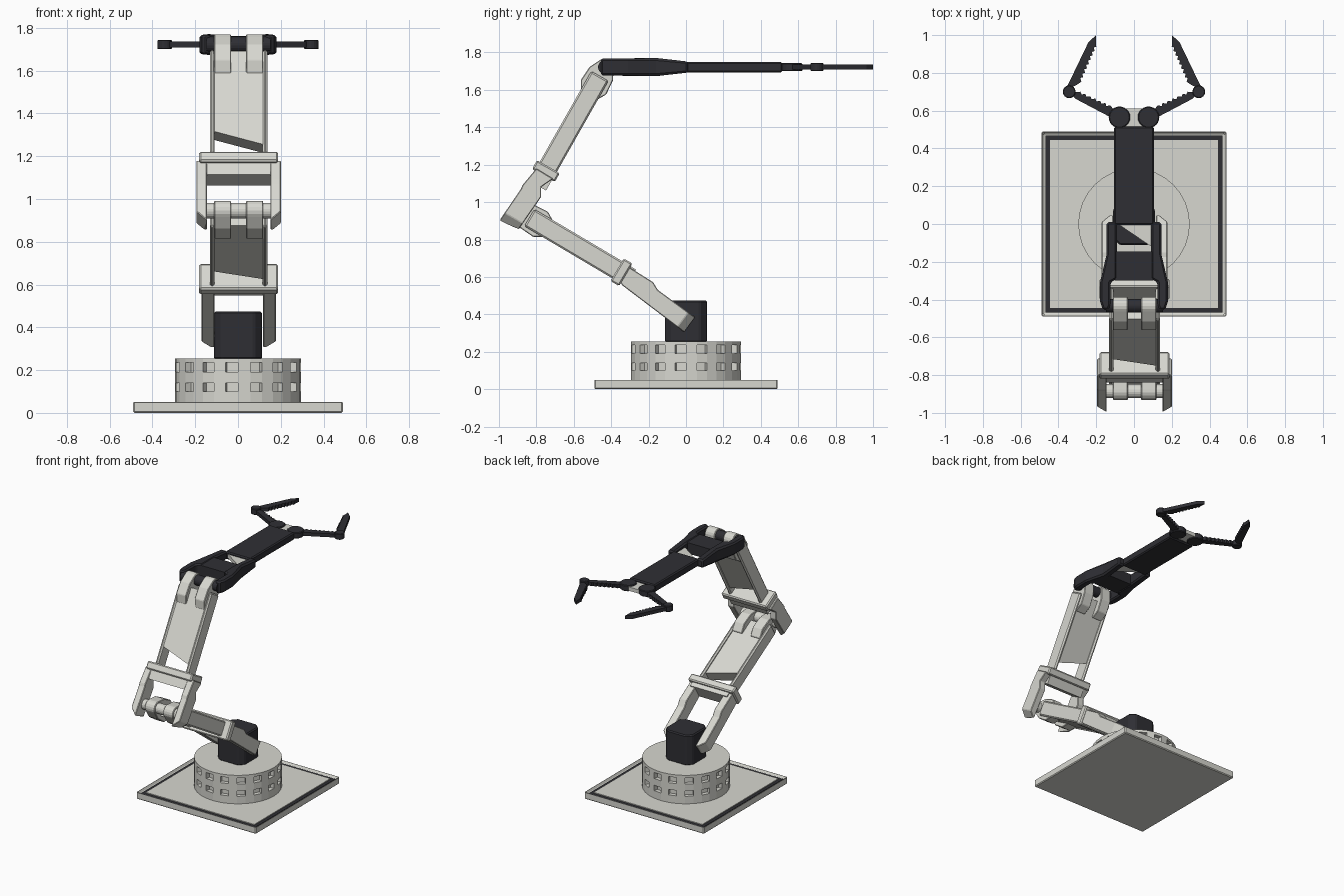
import bpy, bmesh
from math import sin, cos, pi, radians
from mathutils import Vector, Matrix

if "Cube" in bpy.data.objects:
    bpy.data.objects.remove(bpy.data.objects["Cube"])

def material(name, rgb):
    m = bpy.data.materials.new(name)
    m.diffuse_color = (*rgb, 1)
    m.use_nodes = True
    m.node_tree.nodes["Principled BSDF"].inputs["Base Color"].default_value = m.diffuse_color
    return m

LIGHT = material("light_shell", (0.68, 0.68, 0.63))
DARK = material("dark_shell", (0.028, 0.028, 0.034))
I = Matrix.Identity(4)

def finish(name, bm, mat, bevel=0, M=I):
    bm.transform(M)
    bmesh.ops.recalc_face_normals(bm, faces=bm.faces)
    me = bpy.data.meshes.new(name)
    bm.to_mesh(me)
    bm.free()
    me.materials.append(mat)
    ob = bpy.data.objects.new(name, me)
    bpy.context.collection.objects.link(ob)
    if bevel:
        b = ob.modifiers.new("bevel", 'BEVEL')
        b.width, b.segments, b.limit_method = bevel, 1, 'ANGLE'
    return ob

def prism_bm(pts, axis, lo, hi):
    """Outline (y,z) swept along x, or (x,y) swept along z."""
    bm = bmesh.new()
    f = bm.faces.new([bm.verts.new((lo, a, b) if axis == 'x' else (a, b, lo)) for a, b in pts])
    top = bmesh.ops.extrude_face_region(bm, geom=[f])
    d = Vector((hi - lo, 0, 0) if axis == 'x' else (0, 0, hi - lo))
    bmesh.ops.translate(bm, vec=d, verts=[v for v in top['geom'] if isinstance(v, bmesh.types.BMVert)])
    return bm

def prism(name, pts, axis, lo, hi, mat, bevel=0, M=I):
    return finish(name, prism_bm(pts, axis, lo, hi), mat, bevel, M)

def box(name, x, y, z, mat, bevel=0, M=I):
    return prism(name, [(x[0], y[0]), (x[1], y[0]), (x[1], y[1]), (x[0], y[1])], 'z', *z, mat, bevel, M)

def ring(r, n, c=(0, 0)):
    return [(c[0] + r * cos(2 * pi * i / n), c[1] + r * sin(2 * pi * i / n)) for i in range(n)]

# Base plate: rimmed tray, dark border strip, light deck
bm = prism_bm([(-.49, -.49), (.49, -.49), (.49, .49), (-.49, .49)], 'z', 0, .055)
top = [f for f in bm.faces if f.calc_center_median().z > .05]
bmesh.ops.inset_region(bm, faces=top, thickness=.02)
bmesh.ops.translate(bm, vec=(0, 0, -.025), verts=top[0].verts)
finish("base_plate", bm, LIGHT, .006)
box("base_border", (-.469, .469), (-.469, .469), (.028, .038), DARK)
box("base_deck", (-.445, .445), (-.445, .445), (.03, .044), LIGHT)

# Turntable drum with two rows of recessed windows
N, levels = 32, [.04, .10, .14, .19, .235, .255]
bm = bmesh.new()
rows = [[bm.verts.new((x, y, z)) for x, y in ring(.295, N)] for z in levels]
windows = []
for k in range(len(levels) - 1):
    for i in range(N):
        j = (i + 1) % N
        f = bm.faces.new((rows[k][i], rows[k][j], rows[k + 1][j], rows[k + 1][i]))
        if k in (1, 3) and i % 2:
            windows.append(f)
bm.faces.new(rows[0])
bm.faces.new(rows[-1])
for f in bmesh.ops.extrude_discrete_faces(bm, faces=windows)['faces']:
    for v in f.verts:
        v.co.x *= .9
        v.co.y *= .9
finish("turntable", bm, LIGHT)

# Shoulder block with chamfered corners
a, c = .112, .075
prism("shoulder_block", [(-a, -c), (-c, -a), (c, -a), (a, -c), (a, c), (c, a), (-c, a), (-a, c)],
      'z', .25, .475, DARK, .008)

def fork(name, pts, inner, outer, end, u):
    """Pair of cheek plates, outer corner of the free end cut off at an angle."""
    for s, side in ((-1, "left"), (1, "right")):
        bm = prism_bm(pts, 'x', inner, outer)
        p = Vector((outer, *end)) + .045 * Vector((0, *u))
        bmesh.ops.bisect_plane(bm, geom=bm.verts[:] + bm.edges[:] + bm.faces[:], plane_co=p,
                               plane_no=Vector((1, -u[0], -u[1])), clear_outer=True)
        bmesh.ops.holes_fill(bm, edges=[e for e in bm.edges if e.is_boundary])
        finish(f"{name}_{side}", bm, LIGHT, .004,
               Matrix.Translation((.003, 0, 0)) @ Matrix.Scale(s, 4, (1, 0, 0)))

fork("shoulder_fork", [(.048, .385), (-.011, .305), (-.342, .556), (-.365, .60), (-.30, .65),
                       (-.176, .572), (-.15, .53)], .114, .174, (.02, .345), (-.8, .6))
fork("elbow_fork", [(-1.0, .898), (-.893, .856), (-.775, 1.027), (-.775, 1.08), (-.71, 1.125),
                    (-.80, 1.18), (-.875, 1.09), (-.883, 1.07)], .148, .198, (-.946, .877), (.5, .866))

def arm(name, flange, pivot, bar, axle_mat):
    """Link in local axes: x across, y along the link, z through its thickness."""
    d = Vector((0, *pivot)) - Vector((0, *flange))
    L, u = d.length, d.normalized()
    n = Vector((1, 0, 0)).cross(u)
    M = Matrix.Translation((.003, *flange)) @ Matrix(((1, 0, 0), u, n)).transposed().to_4x4()
    box(name + "_flange", (-.185, .185), (-.027, .027), (-.07, .07), LIGHT, .008, M)
    box(name + "_crossbar", (-.15, .15), (-bar, 0), (-.052, .052), LIGHT, 0, M)
    for s in (-1, 1):
        box(name + "_rail", sorted((s * .112, s * .135)), (0, L - .055), (-.053, .053), LIGHT, .009, M)
    prism(name + "_panel", [(-.115, .147), (.115, .077), (.115, L - .06), (-.115, L - .06)],
          'z', -.036, .045, LIGHT, 0, M)
    # hinge tongues wrapped round the axle
    arc = [(L + .047 * cos(radians(t)), .047 * sin(radians(t))) for t in range(70, -71, -20)]
    prof = [(L - .18, .045), (L - .125, .078), (L - .04, .072)] + arc + \
           [(L - .04, -.072), (L - .125, -.078), (L - .18, -.045)]
    for s in (-1, 1):
        prism(name + "_tongue", prof, 'x', *sorted((s * .035, s * .115)), LIGHT, .004, M)
    prism(name + "_axle", ring(.037, 20, (L, 0)), 'x', -.15, .15, axle_mat, 0, M)

arm("lower_arm", (-.345, .625), (-.885, .945), .06, LIGHT)
arm("upper_arm", (-.749, 1.166), (-.433, 1.722), .09, DARK)

# Wrist: dark fork sides, cross bar and forearm, thinning towards the hand
Z = 1.722
for s, side in ((-1, "left"), (1, "right")):
    pts = [(.125, -.43), (.135, -.455), (.165, -.455), (.18, -.41), (.18, -.31), (.145, -.16),
           (.145, .01), (.09, .01), (.09, -.15), (.09, -.29), (.125, -.31)]
    bm = prism_bm([(s * x, y) for x, y in pts], 'z', -.045, .045)
    for v in bm.verts:
        if v.co.y > 0:
            v.co.z *= .66
    finish("wrist_side_" + side, bm, DARK, .01, Matrix.Translation((0, 0, Z)))
box("wrist_bar", (-.1, .1), (-.30, -.145), (Z - .04, Z + .04), DARK)
prism("wrist_web", [(-.092, .005), (.092, .005), (.092, -.12)], 'z', Z - .014, Z + .014, LIGHT)
box("forearm", (-.105, .105), (-.005, .515), (Z - .028, Z + .028), DARK, .008)

# Hand: light hub, finger discs and toothed fingers
prism("hand_hub", [(-.085, .50), (.085, .50), (.08, .60), (.04, .612), (-.04, .612), (-.08, .60)],
      'z', Z - .014, Z + .014, LIGHT)

def toothed(a, b, w0, w1, inner, teeth):
    """Tapered bar outline from a to b with a sawtooth on its left side."""
    a, b = Vector(a), Vector(b)
    d = b - a
    n = Vector((-d.y, d.x)).normalized()
    pts = [a - n * w0, a + d * .85 - n * w1, b]
    for i in range(teeth, 0, -1):
        t = .2 + .68 * i / teeth
        w = inner * (1.15 - .4 * t)
        pts += [a + d * t + n * w * .6, a + d * (t - .4 / teeth) + n * w]
    return pts + [a + d * .15 + n * inner * .6]

near = toothed((.077, .565), (.343, .70), .022, .018, .034, 7)
far = toothed((.343, .70), (.20, 1.0), .022, .021, .034, 9)
for s, side in ((-1, "left"), (1, "right")):
    prism("finger_disc_" + side, ring(.057, 24, (s * .077, .565)), 'z', Z - .022, Z + .022, DARK, .005)
    prism("finger_joint_" + side, ring(.034, 16, (s * .343, .70)), 'z', Z - .022, Z + .022, DARK, .004)
    for label, outline in (("near", near), ("far", far)):
        prism(f"finger_{label}_{side}", [(s * x, y) for x, y in outline], 'z', Z - .013, Z + .013, DARK)
